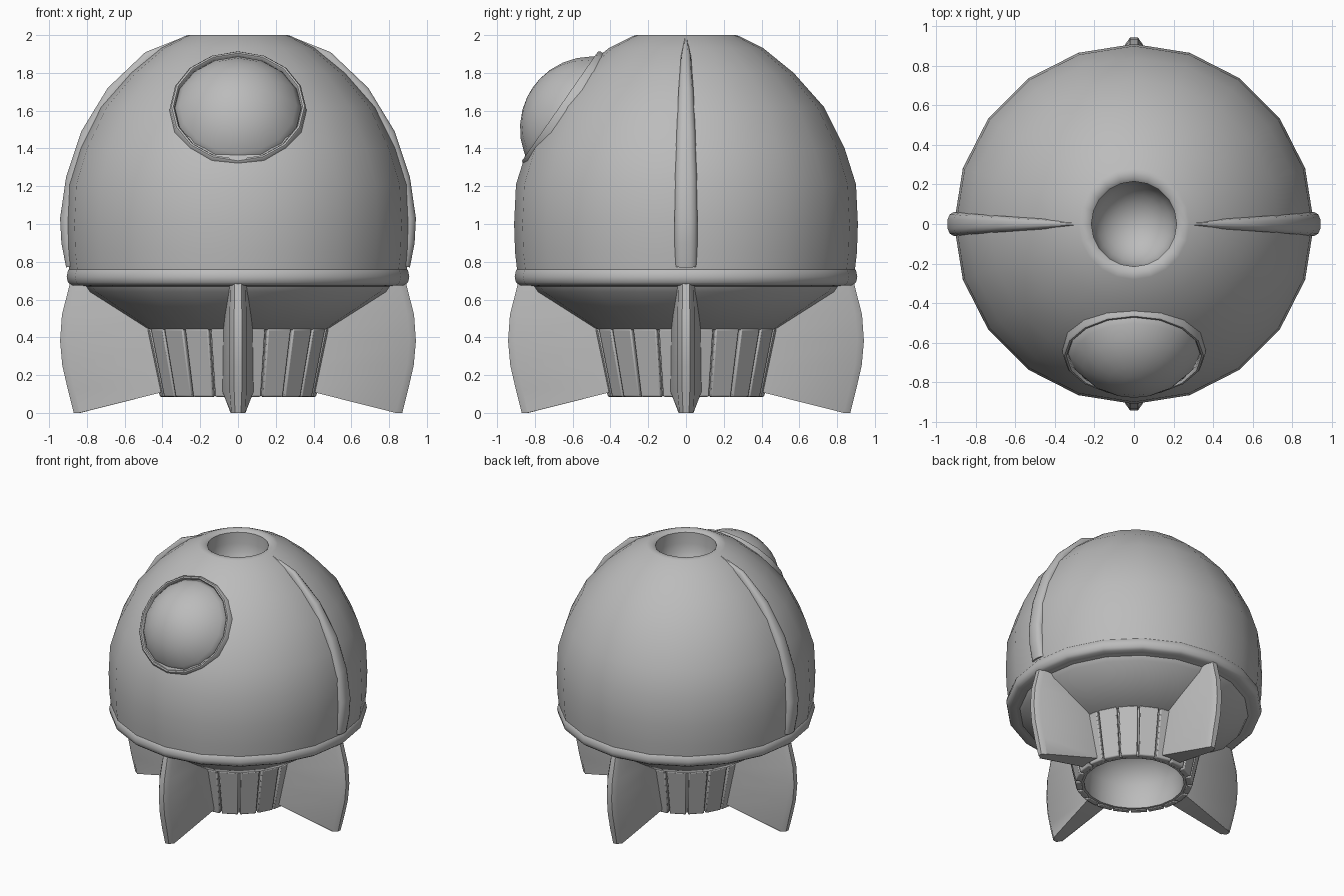
import bpy, bmesh
from math import sin, cos, pi, radians, sqrt
from mathutils import Matrix, Vector

if "Cube" in bpy.data.objects:
    bpy.data.objects.remove(bpy.data.objects["Cube"])

grey = bpy.data.materials.new("plain grey")
grey.use_nodes = True
grey.diffuse_color = (0.5, 0.5, 0.5, 1)
grey.node_tree.nodes["Principled BSDF"].inputs["Base Color"].default_value = (0.5, 0.5, 0.5, 1)
SIDES = 20


def finish(name, bm, angle=40, bevel=0):
    bmesh.ops.remove_doubles(bm, verts=bm.verts, dist=1e-5)
    bmesh.ops.recalc_face_normals(bm, faces=bm.faces)
    mesh = bpy.data.meshes.new(name)
    bm.to_mesh(mesh)
    bm.free()
    obj = bpy.data.objects.new(name, mesh)
    bpy.context.collection.objects.link(obj)
    mesh.materials.append(grey)
    if bevel:
        mod = obj.modifiers.new("soft edges", "BEVEL")
        mod.width, mod.segments, mod.limit_method = bevel, 2, "ANGLE"
    bpy.ops.object.select_all(action="DESELECT")
    obj.select_set(True)
    bpy.context.view_layer.objects.active = obj
    bpy.ops.object.shade_smooth_by_angle(angle=radians(angle))
    return obj


def lathe(name, profile, sides=SIDES, closed=False, angle=40, matrix=None):
    """Spin (radius, height) points around z."""
    bm = bmesh.new()
    pts = profile + profile[:1] if closed else profile
    verts = [bm.verts.new((r, 0, z)) for r, z in pts]
    edges = [bm.edges.new(pair) for pair in zip(verts, verts[1:])]
    bmesh.ops.spin(bm, geom=verts + edges, cent=(0, 0, 0), axis=(0, 0, 1),
                   angle=2 * pi, steps=sides)
    if matrix:
        bm.transform(matrix)
    return finish(name, bm, angle)


def loft(bm, sections):
    """Bridge equal-length rings of points and cap both ends."""
    rings = [[bm.verts.new(p) for p in s] for s in sections]
    n = len(rings[0])
    for a, b in zip(rings, rings[1:]):
        for i in range(n):
            j = (i + 1) % n
            bm.faces.new((a[i], a[j], b[j], b[i]))
    bm.faces.new(rings[0])
    bm.faces.new(rings[-1])


# Domed hull with the opening at its top
dome = [(0.89, 0.72), (0.905, 0.85), (0.91, 1.0), (0.9, 1.21), (0.84, 1.4),
        (0.73, 1.62), (0.57, 1.8), (0.41, 1.93), (0.28, 1.995), (0.265, 2.0),
        (0.235, 2.0), (0.215, 1.985)]
bowl = [(0.215 * cos(a * pi / 12), 1.9 - 0.22 * sin(a * pi / 12)) for a in range(6)]
lathe("hull", dome + bowl + [(0, 1.68)])

# Rounded belt
lathe("belt", [(0.82, 0.675), (0.88, 0.675), (0.9, 0.69), (0.907, 0.72),
               (0.9, 0.755), (0.885, 0.77), (0.82, 0.77)], closed=True, angle=60)

# Tapered underside
lathe("underside", [(0.86, 0.68), (0.81, 0.67), (0.79, 0.64), (0.48, 0.44), (0.4, 0.44)])

# Nozzle: inner shell and separate outer panels
lathe("nozzle_shell", [(0.46, 0.44), (0.385, 0.09), (0.355, 0.09), (0.355, 0.16), (0.345, 0.27),
                       (0.28, 0.38), (0.16, 0.44), (0, 0.46)])
bm = bmesh.new()
for k in range(SIDES):
    a0, a1 = (radians(18 * k + d) for d in (0.8, 17.2))
    sections = []
    for z, outer, inner in ((0.445, 0.49, 0.43), (0.085, 0.415, 0.37)):
        sections.append([(r * cos(a), r * sin(a), z)
                         for r, a in ((outer, a0), (outer, a1), (inner, a1), (inner, a0))])
    loft(bm, sections)
finish("nozzle_panels", bm, bevel=0.008)

# Four landing fins, thick at the root and narrow at the outer edge
levels = [(0.0, 0.84, 0.87, 0.035), (0.12, 0.36, 0.9, 0.045), (0.25, 0.36, 0.93, 0.045),
          (0.38, 0.36, 0.942, 0.045), (0.52, 0.4, 0.932, 0.045), (0.685, 0.6, 0.89, 0.04)]
for name, turn in (("left", 0), ("back", 90), ("right", 180), ("front", 270)):
    bm = bmesh.new()
    sections = []
    for z, inner, outer, half in levels:
        root = half + (0.9 - inner) * 0.075
        sections.append([(inner, -root, z), (outer - 0.035, -half, z), (outer, -half * 0.45, z),
                         (outer, half * 0.45, z), (outer - 0.035, half, z), (inner, root, z)])
    loft(bm, sections)
    bm.transform(Matrix.Rotation(radians(turn), 4, "Z"))
    finish(name + "_fin", bm, angle=35)

# Side ribs that follow the hull and taper toward the top
path = [(0.91, 0.77, 0.058), (0.935, 0.9, 0.06), (0.942, 1.03, 0.06), (0.91, 1.25, 0.058),
        (0.83, 1.49, 0.05), (0.69, 1.72, 0.04), (0.49, 1.91, 0.027), (0.27, 1.997, 0.01)]
for name, side in (("left", 1), ("right", -1)):
    bm = bmesh.new()
    sections = []
    for i, (x, z, half) in enumerate(path):
        before, after = path[max(i - 1, 0)], path[min(i + 1, len(path) - 1)]
        out = Vector((after[1] - before[1], 0, before[0] - after[0])).normalized()
        top = Vector((x, 0, z))
        ring = [(-1, 0.1), (-1, 0.03), (-0.8, 0.01), (-0.4, 0),
                (0.4, 0), (0.8, 0.01), (1, 0.03), (1, 0.1)]
        sections.append([top - out * d + Vector((0, half * w, 0)) for w, d in ring])
    loft(bm, sections)
    bm.transform(Matrix.Scale(side, 4, (1, 0, 0)))
    finish(name + "_rib", bm, angle=50)

# Tilted porthole: bulging pane and its rim
normal = Vector((0, -0.82, 0.57)).normalized()
place = Matrix.Translation((0, -0.655, 1.615)) @ normal.to_track_quat("Z", "Y").to_matrix().to_4x4()
R, drop = 0.38, 0.19
arc = [0.335, 0.31, 0.26, 0.2, 0.13, 0.06, 0]
lathe("porthole_pane", [(0.335, -0.1)] + [(r, sqrt(R * R - r * r) - drop) for r in arc],
      sides=16, angle=60, matrix=place)
lathe("porthole_rim", [(0.335, -0.1), (0.335, 0.005), (0.342, 0.015), (0.352, 0.015),
                       (0.36, 0.005), (0.37, -0.1)],
      sides=16, closed=True, angle=50, matrix=place)
